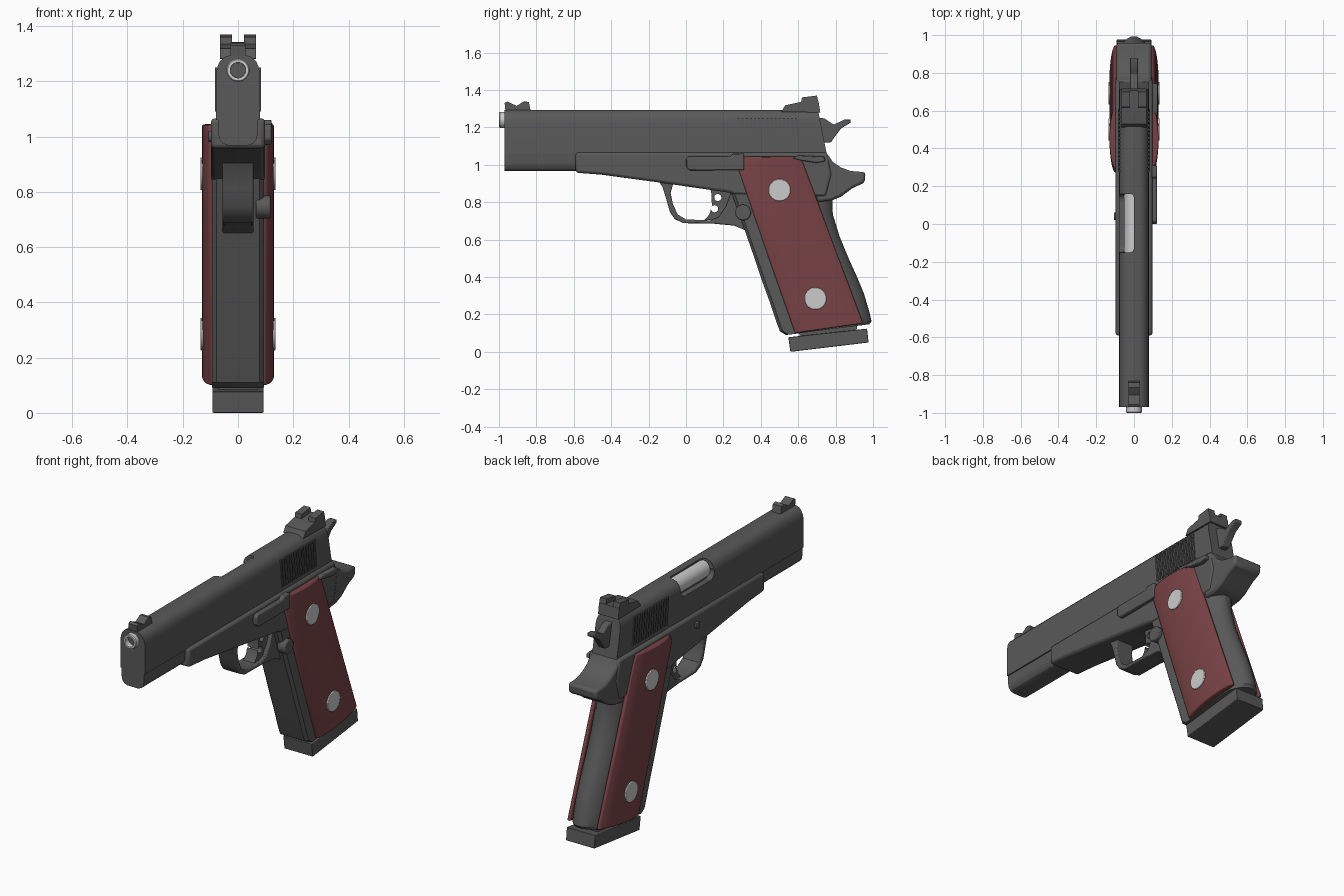
import bpy, bmesh, math


def material(name, r, g, b):
    m = bpy.data.materials.new(name)
    m.diffuse_color = (r, g, b, 1)
    return m


DARK = material("dark_steel", 0.1, 0.1, 0.1)
RED = material("red_grip", 0.19, 0.055, 0.06)


def finish(name, bm, mat=DARK, bevel=0, seg=2):
    bmesh.ops.recalc_face_normals(bm, faces=bm.faces)
    me = bpy.data.meshes.new(name)
    bm.to_mesh(me)
    bm.free()
    ob = bpy.data.objects.new(name, me)
    bpy.context.collection.objects.link(ob)
    if mat:
        me.materials.append(mat)
    if bevel:
        b = ob.modifiers.new("bevel", 'BEVEL')
        b.width, b.segments, b.limit_method = bevel, seg, 'ANGLE'
        b.angle_limit = math.radians(40)
    return ob


def loft(name, rings, mat=DARK, bevel=0, seg=2):
    bm = bmesh.new()
    vs = [[bm.verts.new(p) for p in r] for r in rings]
    n = len(rings[0])
    for a, b in zip(vs, vs[1:]):
        for i in range(n):
            j = (i + 1) % n
            bm.faces.new((a[i], a[j], b[j], b[i]))
    bm.faces.new(vs[0])
    bm.faces.new(vs[-1])
    return finish(name, bm, mat, bevel, seg)


def prism(name, yz, x0, x1, mat=DARK, bevel=0, seg=2):
    return loft(name, [[(x, y, z) for y, z in yz] for x in (x0, x1)], mat, bevel, seg)


def disc(name, y, z, r, x0, x1, mat=DARK, bevel=0, n=32):
    pts = [(y + r * math.cos(2 * math.pi * i / n), z + r * math.sin(2 * math.pi * i / n)) for i in range(n)]
    return prism(name, pts, x0, x1, mat, bevel)


def tube(name, rings, z, mat=None, n=32):
    return loft(name, [[(r * math.cos(2 * math.pi * i / n), y, z + r * math.sin(2 * math.pi * i / n))
                        for i in range(n)] for r, y in rings], mat)


def cut(target, cutter):
    cutter.hide_render = True
    cutter.hide_set(True)
    m = target.modifiers.new("cut", 'BOOLEAN')
    m.operation, m.object, m.solver = 'DIFFERENCE', cutter, 'EXACT'


# Slide: cross-section run along y with a slanted rear face
def slide_part(name, half, y0, y1, slant):
    sec = half + [(-x, z) for x, z in reversed(half)]
    return loft(name, [[(x, y0, z) for x, z in sec],
                       [(x, y1 - slant * (z - 1.06), z) for x, z in sec]])


slide = slide_part("slide", [(0.079, 1.06), (0.079, 1.225), (0.076, 1.248), (0.067, 1.27),
                             (0.052, 1.286), (0.03, 1.294)], -0.97, 0.752, 0.2)
slide_nose = slide_part("slide_nose", [(0.035, 0.967), (0.055, 0.975), (0.068, 0.992),
                                       (0.072, 1.015), (0.072, 1.06), (0.078, 1.09)], -0.97, -0.56, 0)

# Ejection port opening on the left of the slide, with the chamber inside
port = []
for cy, a0 in ((0.12, -90), (-0.11, 90)):
    port += [(cy + 0.04 * math.cos(math.radians(a0 + a)), 1.235 + 0.04 * math.sin(math.radians(a0 + a)))
             for a in range(0, 181, 20)]
port_side = prism("port_cutter", [(y, z) for y, z in port], -0.12, -0.045)
port_top = loft("port_top_cutter", [[(-0.12 if e else 0.0, y, z) for e, y in
                                     ((1, -0.15), (1, 0.16), (0, 0.16), (0, -0.15))] for z in (1.235, 1.33)],
                bevel=0.02)
cut(slide, port_side)
cut(slide, port_top)
tube("chamber", [(0.052, -0.17), (0.052, 0.18)], 1.232)

# Muzzle with recessed bore
tube("barrel", [(0.042, -0.9), (0.042, -0.995), (0.038, -1.0), (0.028, -1.0), (0.026, -0.92)], 1.24)

# Rear serrations
for side in (-1, 1):
    for i in range(15):
        y = 0.275 + i * 0.022
        prism("serration", [(y, 1.25), (y + 0.011, 1.25), (y + 0.026, 1.09), (y + 0.015, 1.09)],
              side * 0.07, side * 0.084)

# Sights
prism("front_sight", [(-0.965, 1.285), (-0.97, 1.33), (-0.955, 1.338), (-0.905, 1.315), (-0.865, 1.34),
                      (-0.84, 1.335), (-0.83, 1.285)], -0.028, 0.028)
prism("rear_sight_base", [(0.51, 1.283), (0.53, 1.318), (0.61, 1.335), (0.708, 1.342), (0.718, 1.28)],
      -0.065, 0.065)
for side in (-1, 1):
    prism("rear_sight_post", [(0.615, 1.33), (0.62, 1.36), (0.70, 1.37), (0.708, 1.33)],
          side * 0.022, side * 0.065)

# Hammer
prism("hammer", [(0.69, 1.255), (0.74, 1.248), (0.79, 1.215), (0.85, 1.243), (0.88, 1.243), (0.88, 1.225),
                 (0.83, 1.195), (0.795, 1.15), (0.775, 1.12), (0.70, 1.12)], -0.022, 0.022, bevel=0.004)

# Frame, beavertail, trigger guard
prism("frame", [(-0.59, 1.066), (0.755, 1.066), (0.78, 0.95), (0.75, 0.83), (0.26, 0.84), (0.24, 0.85),
                (-0.14, 0.905), (-0.45, 0.947), (-0.59, 0.958)], -0.098, 0.098, bevel=0.014)
prism("beavertail", [(0.66, 1.05), (0.755, 1.06), (0.785, 1.015), (0.83, 0.985), (0.88, 0.967), (0.96, 0.96),
                     (0.955, 0.905), (0.89, 0.875), (0.83, 0.83), (0.78, 0.81), (0.70, 0.80)],
      -0.092, 0.092, bevel=0.014)
prism("trigger_guard", [(-0.15, 0.92), (-0.125, 0.88), (-0.105, 0.815), (-0.085, 0.745), (-0.06, 0.71),
                        (-0.015, 0.688), (0.15, 0.685), (0.257, 0.675), (0.33, 0.645), (0.36, 0.86),
                        (0.245, 0.865), (0.215, 0.78), (0.175, 0.72), (0.13, 0.703), (0.0, 0.708),
                        (-0.045, 0.735), (-0.07, 0.79), (-0.082, 0.85), (-0.07, 0.895), (-0.05, 0.92)],
      -0.056, 0.056, bevel=0.006)

# Trigger with two holes
trigger = prism("trigger", [(0.125, 0.9), (0.137, 0.84), (0.138, 0.78), (0.125, 0.735), (0.10, 0.706),
                            (0.14, 0.706), (0.19, 0.72), (0.25, 0.78), (0.26, 0.9)], -0.035, 0.035)
for y, z in ((0.17, 0.825), (0.153, 0.765)):
    cut(trigger, disc("hole_cutter", y, z, 0.019, -0.1, 0.1, n=24))

# Grip core: flat front strap, rounded back strap
half = [(0, 0.078), (0.03, 0.094), (0.72, 0.094), (0.82, 0.088), (0.9, 0.07), (0.96, 0.042), (0.99, 0.016)]
section = half + [(t, -x) for t, x in reversed(half)]
levels = [(0.235, 0.88, 0.77, 0.93), (0.25, 0.83, 0.787, 0.82), (0.29, 0.72, 0.79, 0.735),
          (0.335, 0.59, 0.825, 0.62), (0.37, 0.49, 0.872, 0.505), (0.41, 0.37, 0.92, 0.40),
          (0.45, 0.26, 0.957, 0.31), (0.485, 0.155, 0.985, 0.215), (0.502, 0.11, 0.997, 0.165),
          (0.535, 0.09, 0.985, 0.148)]
loft("grip_core", [[(x, fy + (by - fy) * t, fz + (bz - fz) * t) for t, x in section]
                   for fy, fz, by, bz in levels])

# Magazine
prism("magazine_body", [(0.6, 0.14), (0.92, 0.18), (0.91, 0.1), (0.61, 0.06)], -0.07, 0.07)
prism("magazine_base", [(0.547, 0.078), (0.968, 0.124), (0.976, 0.05), (0.558, 0.0)], -0.092, 0.092,
      bevel=0.003)

# Grip panels and screws, both sides
rows = [(0.30, 1.043, 0.605, 1.045), (0.272, 1.0, 0.628, 1.005), (0.425, 0.55, 0.787, 0.58),
        (0.583, 0.10, 0.948, 0.152)]
N = 12
for side in (-1, 1):
    rings = []
    for fy, fz, by, bz in rows:
        ring = []
        for i in range(N + 1):
            t = i / N
            x = 0.104 + 0.026 * max(0, math.sin(math.pi * t)) ** 0.6
            ring.append((side * x, fy + (by - fy) * t, fz + (bz - fz) * t))
        rings.append(ring + [(side * 0.085, by, bz), (side * 0.085, fy, fz)])
    loft("grip_panel", rings, RED, bevel=0.006)
    for y, z in ((0.50, 0.865), (0.692, 0.285)):
        disc("grip_screw", y, z, 0.059, side * 0.09, side * 0.136, None, 0.003)

# Controls
prism("slide_stop", [(0.0, 1.03), (0.0, 0.99), (0.02, 0.97), (0.31, 0.972), (0.31, 1.06), (0.25, 1.06),
                     (0.24, 1.045), (0.015, 1.045)], 0.085, 0.122, bevel=0.006)
prism("safety_lever", [(0.57, 1.035), (0.6, 1.05), (0.74, 1.043), (0.745, 1.02), (0.70, 1.01), (0.62, 1.022)],
      0.085, 0.125, bevel=0.005)
disc("magazine_release", 0.305, 0.745, 0.042, 0.065, 0.118, bevel=0.006)
disc("slide_stop_pin", 0.04, 1.0, 0.02, -0.107, -0.08, bevel=0.003)

# Smooth shading with sharp edges kept
bpy.ops.object.select_all(action='DESELECT')
for ob in bpy.context.collection.objects:
    if not ob.hide_render:
        ob.select_set(True)
        bpy.context.view_layer.objects.active = ob
bpy.ops.object.shade_smooth_by_angle(angle=math.radians(30))
